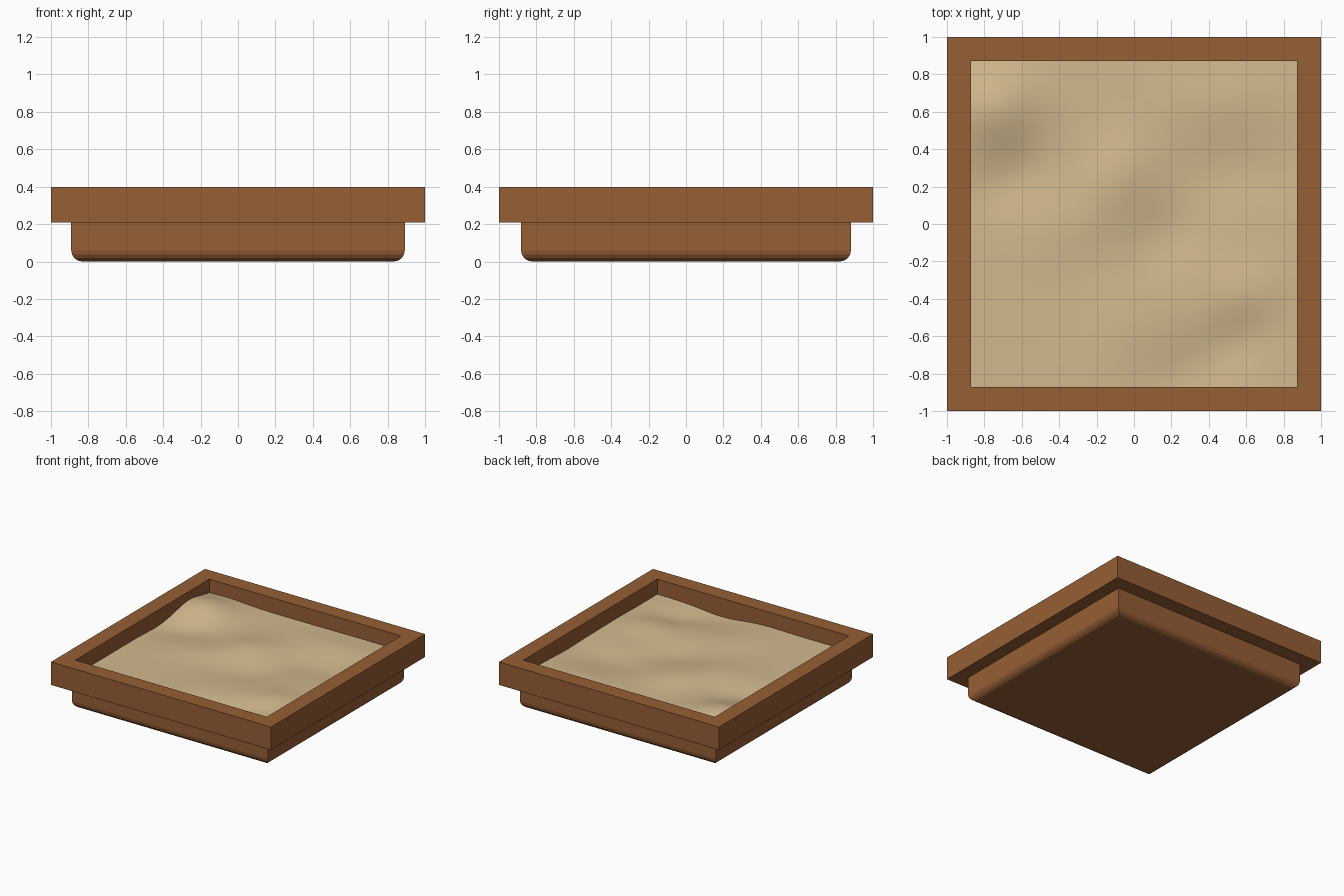
import bpy, bmesh, math

if "Cube" in bpy.data.objects:
    bpy.data.objects.remove(bpy.data.objects["Cube"])


def material(name, rgb):
    m = bpy.data.materials.new(name)
    m.diffuse_color = (*rgb, 1)
    m.use_nodes = True
    m.node_tree.nodes["Principled BSDF"].inputs["Base Color"].default_value = m.diffuse_color
    return m


wood = material("brown wood", (0.305, 0.113, 0.035))
sand_mat = material("tan sand", (0.645, 0.485, 0.268))


def add_object(name, bm, mat):
    bmesh.ops.recalc_face_normals(bm, faces=bm.faces)
    mesh = bpy.data.meshes.new(name)
    bm.to_mesh(mesh)
    bm.free()
    mesh.materials.append(mat)
    ob = bpy.data.objects.new(name, mesh)
    bpy.context.collection.objects.link(ob)
    return ob


def smooth(ob, degrees):
    bpy.ops.object.select_all(action='DESELECT')
    ob.select_set(True)
    bpy.context.view_layer.objects.active = ob
    bpy.ops.object.shade_smooth_by_angle(angle=math.radians(degrees))


# Square rim: outer and inner loops at two heights
bm = bmesh.new()
corners = [(-1, -1), (1, -1), (1, 1), (-1, 1)]
rings = [[bm.verts.new((x * r, y * r, z)) for x, y in corners]
         for r, z in ((1, 0.209), (1, 0.398), (0.871, 0.398), (0.871, 0.209))]
for i in range(4):
    a, b = rings[i], rings[(i + 1) % 4]
    for j in range(4):
        k = (j + 1) % 4
        bm.faces.new((a[j], a[k], b[k], b[j]))
add_object("rim_frame", bm, wood)

# Lower box with rounded bottom edges
bm = bmesh.new()
bmesh.ops.create_cube(bm, size=1)
for v in bm.verts:
    v.co = (v.co.x * 1.784, v.co.y * 1.764, (v.co.z + 0.5) * 0.209)
bottom = [e for e in bm.edges if all(v.co.z < 0.01 for v in e.verts)]
bmesh.ops.bevel(bm, geom=bottom, offset=0.06, segments=4, profile=0.5,
                affect='EDGES', clamp_overlap=True)
add_object("lower_box", bm, wood)

# Rolling sand: bumps as (x, y, height, x radius, y radius, turn in degrees)
bumps = [
    (-0.75, 0.62, 0.07, 0.24, 0.21, 20),
    (-0.66, 0.24, -0.02, 0.25, 0.15, 25),
    (-0.08, 0.27, 0.03, 0.22, 0.18, 50),
    (-0.30, 0.0, 0.015, 0.30, 0.18, 20),
    (0.18, -0.06, -0.025, 0.26, 0.18, 45),
    (0.50, 0.66, 0.015, 0.34, 0.16, 0),
    (0.52, 0.28, -0.02, 0.34, 0.18, 0),
    (0.60, -0.36, 0.022, 0.20, 0.16, 10),
    (0.52, -0.64, -0.02, 0.20, 0.14, 10),
    (0.28, -0.82, -0.03, 0.24, 0.20, 0),
    (-0.10, -0.60, 0.012, 0.20, 0.30, 0),
]


def sand_height(x, y):
    z = 0.274
    for cx, cy, h, rx, ry, turn in bumps:
        c, s = math.cos(math.radians(turn)), math.sin(math.radians(turn))
        u = ((x - cx) * c + (y - cy) * s) / rx
        v = ((y - cy) * c - (x - cx) * s) / ry
        z += h * math.exp(-(u * u + v * v))
    return max(z, 0.218)


bm = bmesh.new()
bmesh.ops.create_grid(bm, x_segments=48, y_segments=48, size=0.871)
for v in bm.verts:
    v.co.z = sand_height(v.co.x, v.co.y)
sand = add_object("sand", bm, sand_mat)
if sand.data.polygons[0].normal.z < 0:
    sand.data.flip_normals()
smooth(sand, 60)
